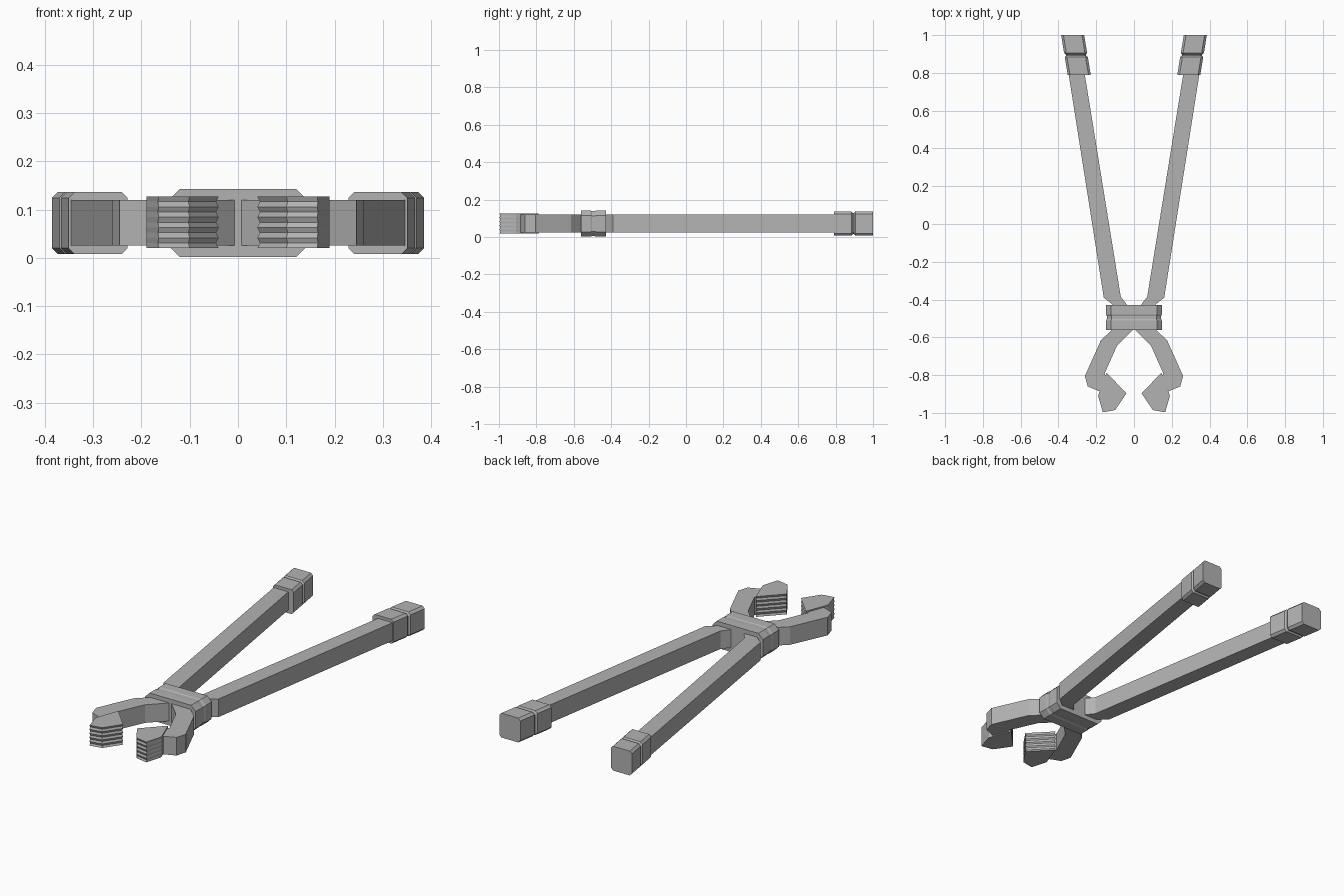
import bpy
import bmesh

default = bpy.data.objects.get("Cube")
if default:
    bpy.data.objects.remove(default, do_unlink=True)

steel = bpy.data.materials.new("Grey metal")
GREY = (0.45, 0.45, 0.45, 1)
steel.diffuse_color = GREY
steel.use_nodes = True
steel.node_tree.nodes["Principled BSDF"].inputs["Base Color"].default_value = GREY


def loft(name, rings):
    """Skin a list of matching closed rings and cap both ends."""
    bm = bmesh.new()
    loops = [[bm.verts.new(p) for p in ring] for ring in rings]
    for a, b in zip(loops, loops[1:]):
        for i in range(len(a)):
            j = (i + 1) % len(a)
            bm.faces.new((a[i], a[j], b[j], b[i]))
    bm.faces.new(loops[0][::-1])
    bm.faces.new(loops[-1])
    bmesh.ops.recalc_face_normals(bm, faces=bm.faces[:])
    mesh = bpy.data.meshes.new(name)
    bm.to_mesh(mesh)
    bm.free()
    mesh.materials.append(steel)
    obj = bpy.data.objects.new(name, mesh)
    bpy.context.collection.objects.link(obj)


def octagon(cx, y, hw, hh, c):
    """Upright chamfered rectangle at depth y."""
    corners = [(hw, hh - c), (hw - c, hh), (c - hw, hh), (-hw, hh - c),
               (-hw, c - hh), (c - hw, -hh), (hw - c, -hh), (hw, c - hh)]
    return [(cx + x, y, MID + z) for x, z in corners]


def flat(outline, side, z, pivot=(0, 0), scale=1):
    px, py = pivot
    return [(side * (px + (x - px) * scale), py + (y - py) * scale, z)
            for x, y in outline]


MID = 0.072
BOTTOM, TOP = 0.025, 0.12

HANDLE = [(0, -0.50), (0.035, -0.43), (0.07, -0.385), (0.27, 0.85),
          (0.355, 0.85), (0.16, -0.39), (0.11, -0.43), (0.08, -0.50)]
JAW = [(0, -0.50), (0, -0.555), (0.09, -0.645), (0.155, -0.79), (0.14, -0.84),
       (0.185, -0.885), (0.245, -0.86), (0.26, -0.805), (0.175, -0.615),
       (0.11, -0.555), (0.08, -0.50)]
PAD = [(0.145, -0.787), (0.04, -0.897), (0.10, -0.985), (0.165, -0.997),
       (0.19, -0.91), (0.18, -0.88)]

for side, label in ((1, "left"), (-1, "right")):
    # Straight handle and bent jaw
    for part, outline in (("handle", HANDLE), ("jaw", JAW)):
        loft(f"{label}_{part}", [flat(outline, side, z) for z in (BOTTOM, TOP)])

    # Ribbed gripping pad at the jaw tip
    ribs = 10
    rings = []
    for i in range(ribs + 1):
        z = 0.02 + 0.107 * i / ribs
        rings.append(flat(PAD, side, z, (0.175, -0.89), 0.96 if i % 2 else 1))
    loft(f"{label}_grip_pad", rings)

    # Sleeve and end cap with a narrow groove between them
    rings = []
    for y, grow in ((0.79, 0), (0.885, 0), (0.892, -0.008),
                    (0.898, -0.008), (0.905, 0), (1.0, 0)):
        cx = 0.29 + (y - 0.79) * 0.165
        rings.append(octagon(side * cx, y, 0.061 + grow, 0.064 + grow, 0.012))
    loft(f"{label}_handle_end", rings)

# Chamfered pivot block with a shallow groove across its middle
loft("pivot_block", [octagon(0, y, 0.147 + grow, 0.07 + grow, 0.026)
                     for y, grow in ((-0.562, 0), (-0.51, 0), (-0.503, -0.003),
                                     (-0.487, -0.003), (-0.48, 0), (-0.428, 0))])
